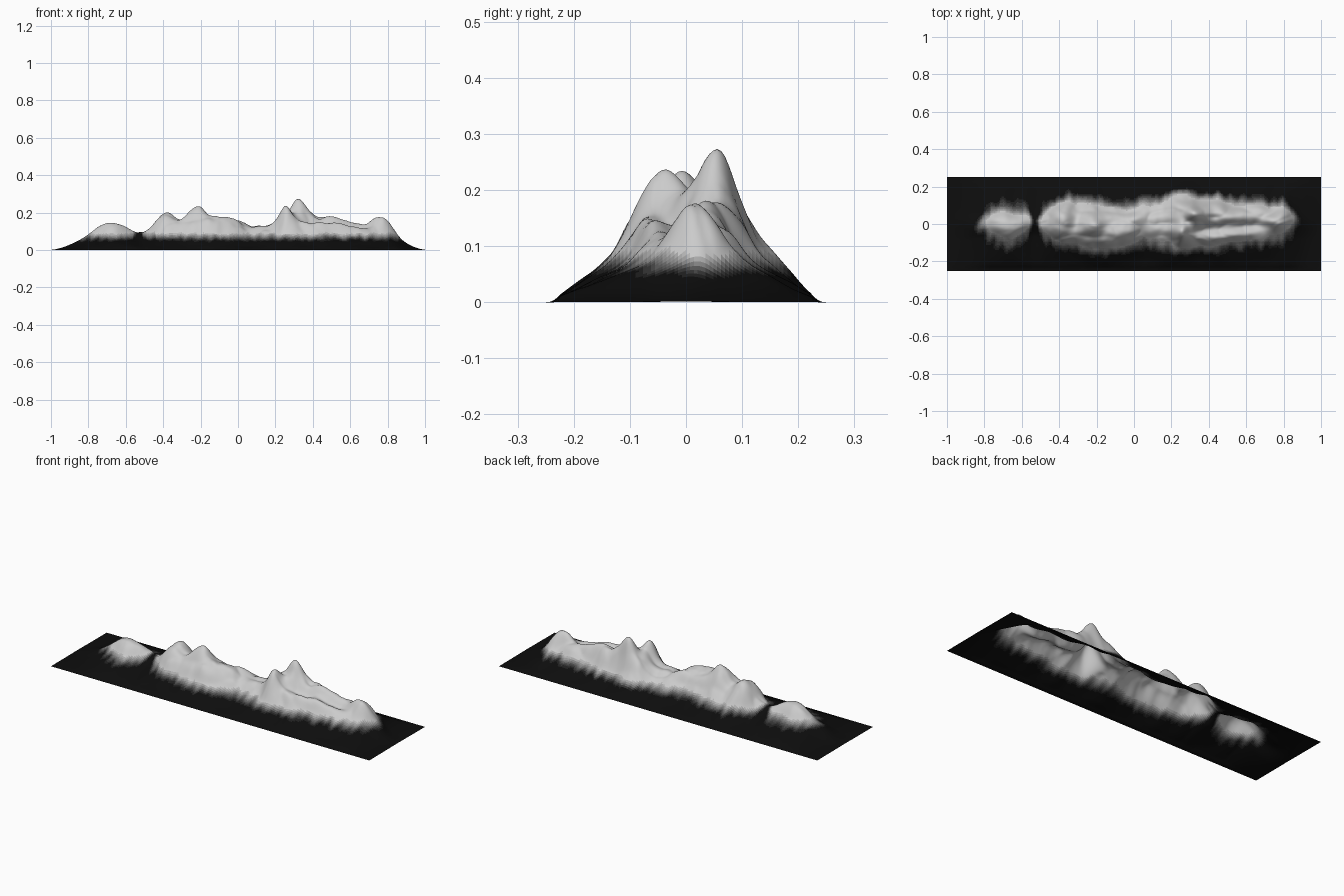
import bpy, bmesh, math
from mathutils import Vector, noise

if "Cube" in bpy.data.objects:
    bpy.data.objects.remove(bpy.data.objects["Cube"])

NX, NY = 288, 72

# ridge height, and north / south edges of the pale rock, along x
CREST = [(-1, 0), (-.95, .01), (-.9, .03), (-.84, .06), (-.79, .095), (-.74, .138), (-.69, .152),
         (-.62, .142), (-.56, .103), (-.52, .093), (-.47, .12), (-.42, .155), (-.3, .155),
         (-.2, .165), (-.1, .168), (0, .158), (.06, .13), (.18, .13), (.24, .165), (.33, .18),
         (.45, .15), (.6, .138), (.7, .13), (.8, .115), (.85, .078), (.9, .038), (.95, .013), (1, 0)]
NORTH = [(-1, .05), (-.8, .05), (-.68, .09), (-.56, .06), (-.5, .05), (-.44, .1), (-.35, .13),
         (-.2, .12), (-.1, .08), (0, .09), (.1, .11), (.2, .165), (.35, .155), (.5, .12),
         (.7, .11), (.8, .11), (.87, .06), (1, .05)]
SOUTH = [(-1, .05), (-.8, .05), (-.68, .10), (-.56, .06), (-.5, .05), (-.42, .1), (-.3, .12),
         (-.15, .15), (-.05, .125), (.1, .09), (.2, .13), (.3, .14), (.4, .135), (.5, .115),
         (.6, .1), (.75, .07), (.87, .05), (1, .05)]

# summits: x, y, added height, x radius, y radius
PEAKS = [(.33, .06, .105, .05, .038), (.25, -.05, .085, .032, .04), (-.22, -.01, .075, .045, .05),
         (-.38, .02, .052, .04, .05), (.77, .015, .062, .045, .035), (.49, .04, .04, .05, .035),
         (.62, .05, .018, .08, .03), (.52, -.07, .03, .12, .022), (.4, -.03, -.025, .08, .025),
         (-.1, -.05, .02, .05, .03), (-.03, .03, .012, .06, .03), (-.32, -.07, .02, .05, .03),
         (-.17, -.1, .02, .04, .03), (.22, .1, .025, .04, .035), (.64, -.01, -.02, .1, .018)]


def lerp(pts, v):
    if v <= pts[0][0]:
        return pts[0][1]
    for (a, p), (b, q) in zip(pts, pts[1:]):
        if v <= b:
            return p + (q - p) * (v - a) / max(b - a, 1e-6)
    return pts[-1][1]


def soft(pts, v, r):
    return sum(lerp(pts, v + r * k) for k in (-1, -.5, 0, .5, 1)) / 5


def smooth(a, b, v):
    t = min(1, max(0, (v - a) / (b - a)))
    return t * t * (3 - 2 * t)


def section(x):
    p, n, s = soft(CREST, x, .022), soft(NORTH, x, .03), soft(SOUTH, x, .03)
    e, f = min(.07, .62 * p), min(.018, .16 * p)
    c = (n - s) / 2
    return [(-.25, 0), (-.21, f), (-s, e), (c - (s + c) * .5, .9 * p), (c, p),
            (c + (n - c) * .5, .9 * p), (n, e), (.21, f), (.25, 0)]


def height(sec, x, y):
    # warp the plan a little so the slopes form gullies
    wx = x + .018 * noise.noise(Vector((x * 9, y * 9, 4)))
    wy = y + .02 * noise.noise(Vector((x * 10, y * 7, 9)))
    rim = smooth(0, .07, .25 - abs(y)) * smooth(0, .1, 1 - abs(x))
    wy = y + (wy - y) * rim
    z = soft(sec, wy, .022)
    for px, py, h, rx, ry in PEAKS:
        z += h * math.exp(-((wx - px) / rx) ** 2 * .6 - ((wy - py) / ry) ** 2 * .6)
    rock = smooth(.05, .13, z) * (.25 if x < -.53 else 1)
    crease = abs(noise.noise(Vector((x * 8, y * 15, 2)))) - .2
    fine = noise.noise(Vector((x * 24, y * 28, 7)))
    z += rock * (.022 * crease + .004 * fine)
    return max(0, z * smooth(0, .03, .25 - abs(y)))


# terrain sheet
bm = bmesh.new()
rows = []
for i in range(NX + 1):
    x = -1 + 2 * i / NX
    sec = section(x)
    rows.append([bm.verts.new((x, y, height(sec, x, y)))
                 for y in (-.25 + .5 * j / NY for j in range(NY + 1))])

# colour bands from dark foot to pale rock
BANDS = 14
for i in range(NX):
    for j in range(NY):
        f = bm.faces.new((rows[i][j], rows[i + 1][j], rows[i + 1][j + 1], rows[i][j + 1]))
        f.smooth = True
        c = f.calc_center_median()
        z = c.z + .012 * noise.noise(Vector((c.x * 30, c.y * 12, 1)))
        z -= .05 * math.exp(-((c.x + .53) / .025) ** 2)
        f.material_index = round(smooth(.042, .1, z) * (BANDS - 1))

mesh = bpy.data.meshes.new("mountain_ridge")
bm.to_mesh(mesh)
bm.free()
for k in range(BANDS):
    g = .004 + .6 * (k / (BANDS - 1)) ** 1.6
    m = bpy.data.materials.new(f"rock_shade_{k}")
    m.diffuse_color = (g, g, g, 1)
    m.use_nodes = True
    m.node_tree.nodes["Principled BSDF"].inputs["Base Color"].default_value = m.diffuse_color
    mesh.materials.append(m)
bpy.context.collection.objects.link(bpy.data.objects.new("mountain_ridge", mesh))
